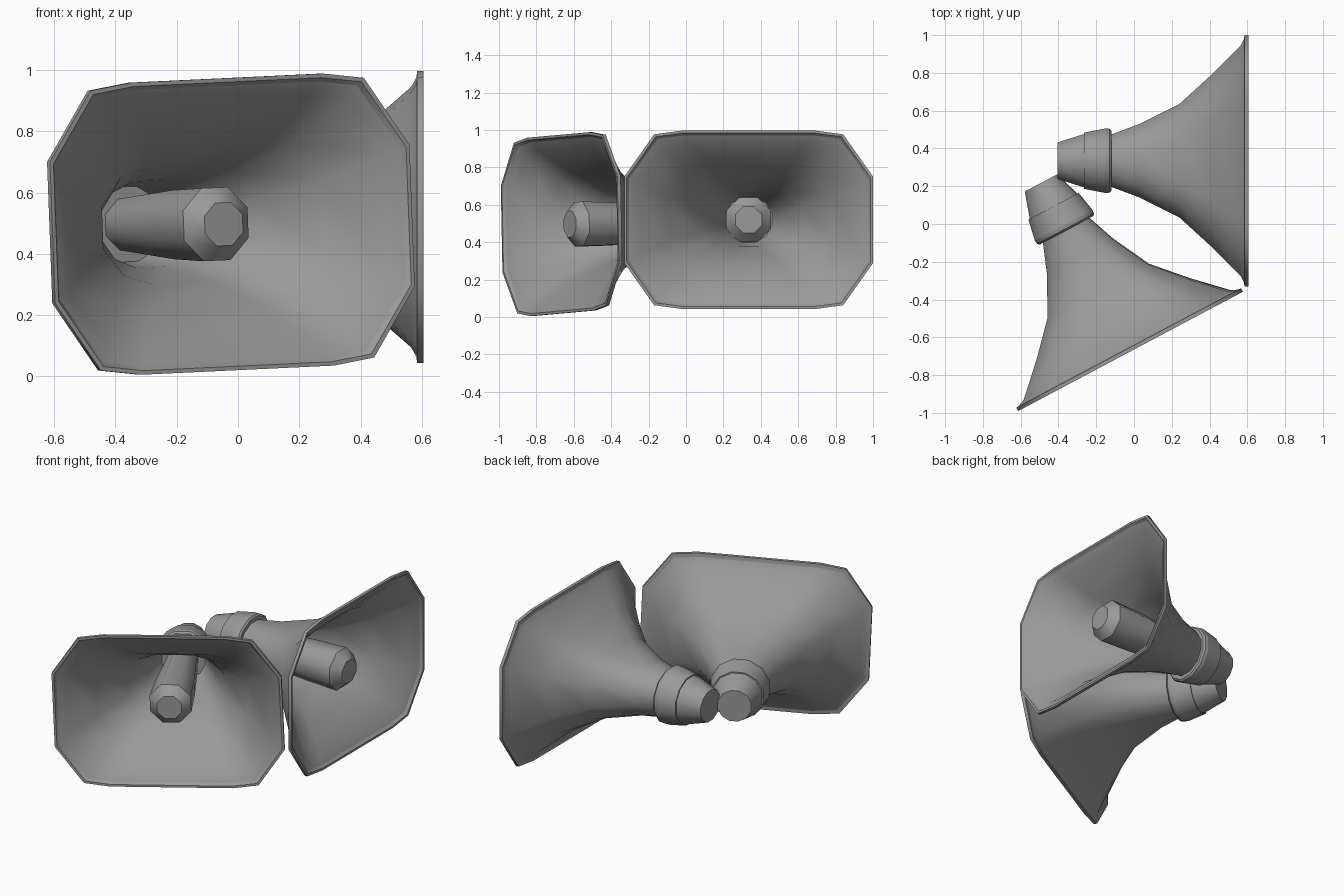
import bpy, bmesh, math
from mathutils import Matrix, Vector

cube = bpy.data.objects.get("Cube")
if cube:
    bpy.data.objects.remove(cube, do_unlink=True)

grey = bpy.data.materials.new("speaker grey")
grey.use_nodes = True
COLOR = (0.32, 0.32, 0.32, 1)
grey.diffuse_color = COLOR
grey.node_tree.nodes["Principled BSDF"].inputs["Base Color"].default_value = COLOR


def loft(name, rings, sharp, placement, caps=True):
    """Skin a list of rings; rings whose index is in sharp keep a hard edge."""
    bm = bmesh.new()
    loops = [[bm.verts.new(p) for p in ring] for ring in rings]
    n = len(loops[0])
    for a, b in zip(loops, loops[1:]):
        for i in range(n):
            j = (i + 1) % n
            bm.faces.new((a[i], a[j], b[j], b[i])).smooth = True
    if caps:
        bm.faces.new(loops[0])
        bm.faces.new(loops[-1])
    bmesh.ops.recalc_face_normals(bm, faces=bm.faces)
    for k in sharp:
        for i in range(n):
            edge = bm.edges.get((loops[k][i], loops[k][(i + 1) % n]))
            edge.smooth = False
    mesh = bpy.data.meshes.new(name)
    bm.to_mesh(mesh)
    bm.free()
    mesh.materials.append(grey)
    obj = bpy.data.objects.new(name, mesh)
    bpy.context.collection.objects.link(obj)
    obj.matrix_world = placement
    return obj


def circle(s, r, n):
    """Regular ring across the horn axis, with a flat side on top."""
    angles = [math.tau * (i + 0.5) / n for i in range(n)]
    return [Vector((s, r * math.cos(a), r * math.sin(a))) for a in angles]


# One quarter of the throat and mouth outlines, as fractions of the half size
THROAT = [(1, 0.268), (0.732, 0.732), (0.268, 1)]
MOUTH = [(1, 0.484), (0.76, 0.958), (0.534, 1)]


def section(s, half_w, half_h, blend):
    """Ring of the flare, blended from round throat to cut-corner mouth."""
    q = [(half_w * (a[0] + (b[0] - a[0]) * blend),
          half_h * (a[1] + (b[1] - a[1]) * blend)) for a, b in zip(THROAT, MOUTH)]
    half = q + [(-y, z) for y, z in reversed(q)]
    return [Vector((s, y, z)) for y, z in half + [(-y, -z) for y, z in half]]


# Flare stations: distance along axis, half width, half height, blend
FLARE = [(-0.13, 0.135, 0.135, 0), (0.03, 0.195, 0.155, 0.15), (0.24, 0.30, 0.205, 0.45),
         (0.41, 0.455, 0.29, 0.75), (0.565, 0.61, 0.425, 1)]
LIP = [(0.582, 0.645, 0.455, 1), (0.585, 0.665, 0.477, 1), (0.605, 0.665, 0.477, 1)]
WALL = 0.014


def horn_speaker(side, placement):
    # Flared horn: outer skin, lip, then inner skin back to the throat
    inner = [(s, w - WALL, h - WALL, b) for s, w, h, b in FLARE]
    inner_lip = [(0.605, 0.652, 0.464, 1), (0.59, 0.64, 0.452, 1)]
    stations = FLARE + LIP + inner_lip + inner[::-1]
    first = len(FLARE)
    loft(side + "_horn", [section(*st) for st in stations],
         range(first, first + 5), placement, caps=False)
    # Collar and tapered driver housing behind the throat
    body = [(-0.405, 0.1), (-0.265, 0.146), (-0.265, 0.154), (-0.15, 0.177),
            (-0.13, 0.175), (-0.12, 0.165), (-0.12, 0.07)]
    loft(side + "_driver", [circle(s, r, 12) for s, r in body],
         (0, 1, 2, 3, 4, 5), placement)
    # Central plug inside the horn
    plug = [(-0.13, 0.09), (0.28, 0.122), (0.49, 0.129), (0.545, 0.076)]
    loft(side + "_plug", [circle(s, r, 8) for s, r in plug], (2, 3), placement)


horn_speaker("left", Matrix.Translation((0, 0.335, 0.52)))
horn_speaker("front", Matrix.Translation((-0.302, -0.140, 0.497))
             @ Matrix.Rotation(math.radians(-62.05), 4, 'Z')
             @ Matrix.Rotation(math.radians(2.4), 4, 'X'))
